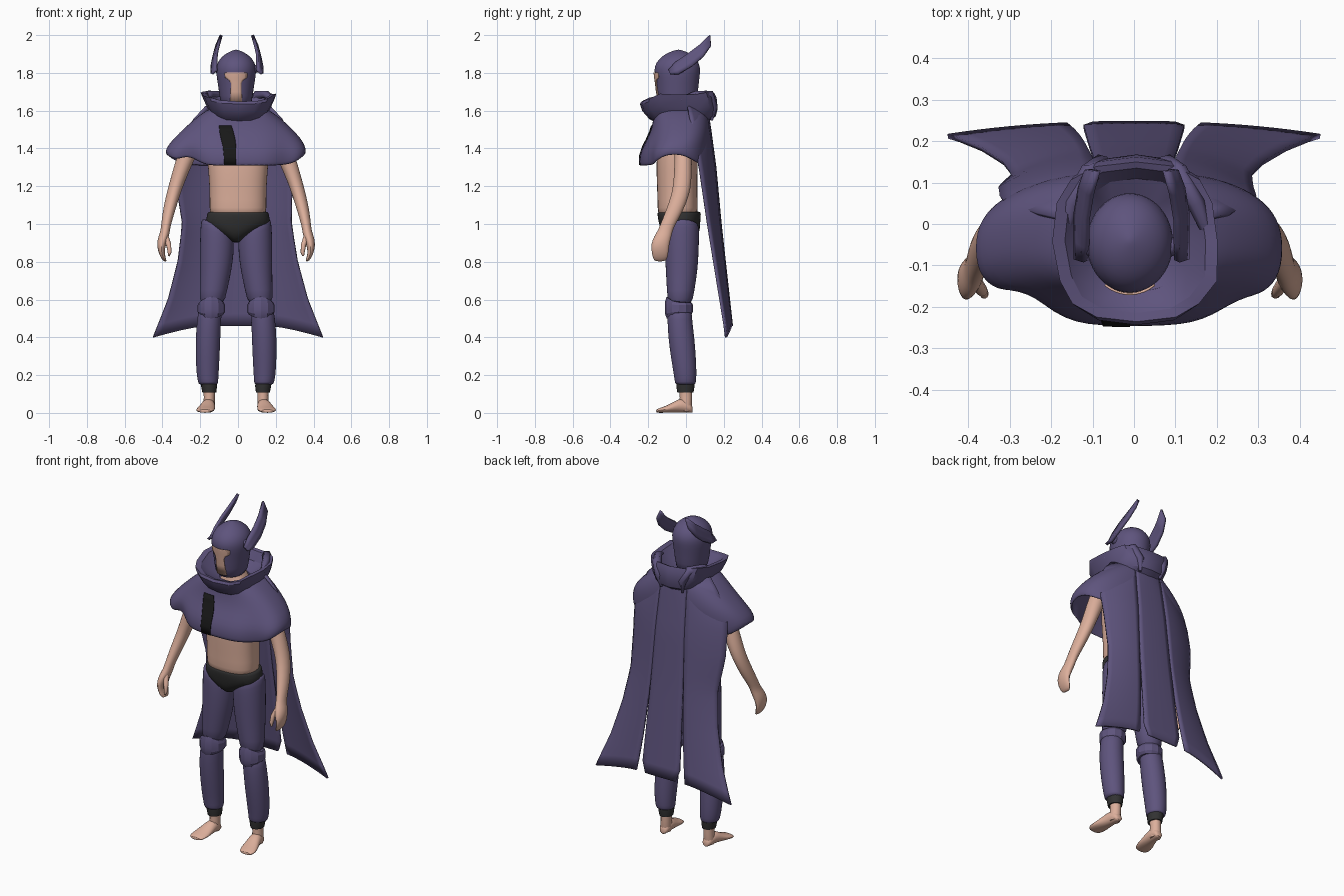
import bpy, bmesh, math, random
from mathutils import Vector
from mathutils.bvhtree import BVHTree

random.seed(4)
HX = -.01  # body centre line


def mat(name, c):
    m = bpy.data.materials.new(name)
    m.diffuse_color = (*c, 1)
    return m


CLOTH = mat("purple cloth", (0.112, 0.088, 0.205))
SKIN = mat("skin", (0.72, 0.43, 0.33))
DARK = mat("charcoal knit", (0.032, 0.032, 0.032))
BLACK = mat("black strap", (0.009, 0.009, 0.009))


def grid(name, rows, m, closed=True, caps=True, sub=0, thick=0, angle=40):
    """Skin rows of points into a surface."""
    bm = bmesh.new()
    vs = [[bm.verts.new(p) for p in r] for r in rows]
    n = len(rows[0])
    for a, b in zip(vs, vs[1:]):
        for i in range(n if closed else n - 1):
            j = (i + 1) % n
            bm.faces.new((a[i], a[j], b[j], b[i]))
    if closed and caps:
        bm.faces.new(vs[0])
        bm.faces.new(vs[-1])
    bmesh.ops.recalc_face_normals(bm, faces=bm.faces)
    me = bpy.data.meshes.new(name)
    bm.to_mesh(me)
    bm.free()
    ob = bpy.data.objects.new(name, me)
    bpy.context.collection.objects.link(ob)
    me.materials.append(m)
    if thick:
        s = ob.modifiers.new("thickness", 'SOLIDIFY')
        s.thickness, s.offset = thick, 0
    if sub:
        ob.modifiers.new("smooth", 'SUBSURF').levels = sub
        ob.modifiers["smooth"].render_levels = sub
    bpy.context.view_layer.objects.active = ob
    ob.select_set(True)
    bpy.ops.object.shade_smooth_by_angle(angle=math.radians(angle))
    ob.select_set(False)
    return ob


def ring(cx, cy, z, rx, ry, tilt=0, n=16, e=2.0, zf=None):
    """Superellipse ring; tilt raises the +x side, zf adds height by angle."""
    out = []
    for i in range(n):
        a = 2 * math.pi * i / n
        c, s = math.cos(a), math.sin(a)
        px = math.copysign(abs(c) ** (2 / e), c)
        py = math.copysign(abs(s) ** (2 / e), s)
        out.append((cx + rx * px, cy + ry * py, z + tilt * px + (zf(c, s) if zf else 0)))
    return out


def loft(name, data, m, side=0, **k):
    """Stack of rings; side 1 or -1 places a limb beside the centre line."""
    rk = {q: k.pop(q) for q in ("n", "e") if q in k}
    rows = [ring(*d, **rk) for d in data]
    if side:
        rows = [[(HX + side * x, y, z) for x, y, z in r] for r in rows]
    return grid(name, rows, m, **k)


def tube(name, pts, m, n=8):
    """Tapered round limb along points (x, y, z, radius)."""
    rows = []
    for i, p in enumerate(pts):
        a, b = Vector(pts[max(i - 1, 0)][:3]), Vector(pts[min(i + 1, len(pts) - 1)][:3])
        q = (b - a).to_track_quat('Z', 'Y')
        rows.append([Vector(p[:3]) + q @ Vector((p[3] * math.cos(t), p[3] * math.sin(t), 0))
                     for t in (2 * math.pi * j / n for j in range(n))])
    return grid(name, rows, m, angle=70)


def decal(name, target, rows, m, off=0.004, cols=8):
    """Thin plate laid on the front of a target; rows are (z, x0, x1)."""
    dg = bpy.context.evaluated_depsgraph_get()
    tree = BVHTree.FromObject(target, dg)
    pts = []
    for z, x0, x1 in rows:
        r = []
        for i in range(cols + 1):
            x = x0 + (x1 - x0) * i / cols
            hit = tree.ray_cast(Vector((x, -1, z)), Vector((0, 1, 0)))[0]
            r.append((x, (hit.y if hit else -0.1) - off, z))
        pts.append(r)
    return grid(name, pts, m, closed=False, thick=0.005)


def lerp(tab, z):
    """Piecewise linear lookup in a table with falling z."""
    for (z0, a), (z1, b) in zip(tab, tab[1:]):
        if z >= z1:
            return a + (b - a) * (z0 - z) / (z0 - z1)
    return tab[-1][1]


# Legs, feet, arms and hands on both sides
for s, tag in ((1, "left"), (-1, "right")):
    loft(tag + "_thigh", [(.098, -.02, 1.0, .078, .086, .036), (.1, -.021, .982, .088, .092, .036),
                          (.101, -.022, .93, .091, .093, .02),
                          (.102, -.022, .85, .092, .091), (.108, -.023, .75, .085, .086),
                          (.120, -.028, .65, .074, .074), (.13, -.033, .56, .066, .066)],
         CLOTH, s, sub=1)
    loft(tag + "_shin", [(.133, -.033, .57, .066, .066), (.143, -.034, .50, .064, .066),
                         (.149, -.025, .40, .067, .071), (.151, -.012, .28, .064, .067),
                         (.151, -.004, .20, .059, .061), (.148, -.003, .16, .054, .057),
                         (.147, -.003, .148, .05, .053)],
         CLOTH, s, sub=1)
    # Knee guard with a pointed front
    chev = [ring(.131, -.037, z, rx, ry, n=12, zf=lambda c, q, d=d: d * max(0, -q) ** 2)
            for z, rx, ry, d in ((.585, .065, .066, .03), (.57, .073, .075, .015),
                                 (.545, .073, .074, .0), (.535, .073, .074, -.012), (.52, .063, .065, -.02))]
    grid(tag + "_knee_guard", [[(HX + s * x, y, z) for x, y, z in r] for r in chev], CLOTH, angle=25)
    loft(tag + "_ankle_cuff", [(.145, -.003, .165, .043, .048), (.143, -.003, .14, .042, .048),
                               (.142, -.003, .108, .037, .043)], DARK, s)
    loft(tag + "_ankle", [(.142, -.001, .13, .031, .034), (.142, .0, .08, .029, .033),
                          (.144, -.002, .04, .031, .034), (.144, -.002, .01, .027, .03)], SKIN, s, n=12)
    # Foot, swept from heel to toes
    foot = []
    for x, y, w, h in ((.142, .036, .014, .03), (.143, .026, .03, .055), (.146, -.02, .036, .085),
                       (.152, -.06, .042, .062), (.160, -.1, .050, .04), (.166, -.135, .050, .028),
                       (.166, -.16, .036, .018)):
        foot.append([(HX + s * (x + w * math.cos(t)), y, h * .5 + h * .5 * math.sin(t))
                     for t in (2 * math.pi * j / 12 for j in range(12))])
    grid(tag + "_foot", foot, SKIN, sub=1, angle=60)
    loft(tag + "_arm", [(.205, -.02, 1.48, .06, .055), (.245, -.015, 1.40, .055, .048),
                        (.278, -.015, 1.32, .049, .048), (.313, -.018, 1.22, .041, .049),
                        (.335, -.03, 1.15, .038, .049), (.358, -.065, 1.06, .033, .047),
                        (.372, -.1, .99, .026, .04), (.376, -.112, .96, .026, .042),
                        (.385, -.125, .93, .029, .048), (.394, -.136, .895, .026, .050),
                        (.397, -.138, .86, .018, .047), (.388, -.136, .825, .014, .042),
                        (.374, -.138, .80, .009, .03)],
         SKIN, s, n=12, sub=1, angle=60)
    tube(tag + "_thumb", [(HX + s * .372, -.14, .93, .016), (HX + s * .357, -.162, .89, .014),
                          (HX + s * .352, -.17, .85, .011), (HX + s * .355, -.172, .83, .005)], SKIN)

# Trunk, neck and briefs
loft("torso", [(0, -.042, 1.02, .152, .106), (0, -.044, 1.08, .151, .107), (0, -.046, 1.18, .151, .107),
               (0, -.048, 1.28, .158, .11), (0, -.045, 1.4, .168, .11), (0, -.03, 1.5, .15, .09),
               (0, -.02, 1.56, .07, .07), (HX, -.03, 1.68, .055, .058)], SKIN, n=24, e=2.4, sub=1)
loft("briefs", [(0, -.036, 1.068, .157, .113), (0, -.036, 1.06, .162, .115), (0, -.036, 1.04, .167, .116),
                (0, -.034, 1.0, .174, .109), (HX, -.03, .965, .13, .105), (HX, -.028, .925, .045, .085),
                (HX, -.025, .90, .02, .05)],
     DARK, n=24, e=2.2, sub=1)

# Shoulder mantle with raised arm openings
rows = []
for z, rx, f, b, lift in ((1.615, .13, -.16, .10, 0), (1.58, .195, -.165, .115, 0), (1.51, .275, -.175, .125, 0),
                          (1.45, .33, -.20, .125, 0), (1.39, .352, -.235, .122, .02),
                          (1.345, .356, -.243, .12, .04), (1.308, .35, -.242, .118, .06)):
    r = ring(0, (f + b) / 2, z, rx, (b - f) / 2, n=40, e=2.5,
             zf=lambda c, q: lift * abs(c) ** 6)
    drop = min(1, max(0, (1.5 - z) / .16))
    row = []
    for x, y, w in r:
        if y < -.05:  # front drapes in beside the arms, and hitches up on the right
            g = math.exp(-((abs(x) - .25) / .06) ** 2)
            y += drop * g * (.05 if x < 0 else .03)
            w += .045 * drop * math.exp(-((x + .25) / .05) ** 2)
        row.append((x - .025 * drop * max(0, -x / .35) ** 3, y, w))
    rows.append(row)
mantle = grid("shoulder_mantle", rows, CLOTH, caps=False, sub=1, thick=.01)
decal("chest_strap", mantle, [(1.52, -.10, -.035), (1.49, -.098, -.025), (1.45, -.09, -.015),
                              (1.41, -.08, -.01), (1.36, -.075, -.01), (1.312, -.075, -.01)], BLACK, .003)

# Lowered hood, an angular folded cowl
rows = []
jit = [random.uniform(-.012, .012) for _ in range(16)]
for z, rx, f, b, amp, fr, bk in ((1.545, .115, -.145, .12, .2, -.015, 0), (1.575, .145, -.195, .158, .6, -.015, 0),
                                 (1.62, .17, -.232, .168, 1, -.015, 0), (1.665, .19, -.244, .162, .8, -.025, .01),
                                 (1.69, .2, -.236, .15, 1, -.035, .012), (1.685, .17, -.215, .135, 1, -.035, .01),
                                 (1.64, .13, -.185, .11, .5, -.02, 0), (1.60, .075, -.12, .04, 0, 0, 0)):
    r = ring(.006, (f + b) / 2, z, rx, (b - f) / 2, n=16, e=2.7,
             zf=lambda c, q: fr * max(0, -q) ** 1.5 + bk * max(0, q))
    rows.append([(x * (1 + 3 * amp * j), y, w + amp * j * .8) for (x, y, w), j in zip(r, jit)])
grid("hood_cowl", rows, CLOTH, caps=False, angle=28)
# Folds bunched at the back of the hood
for s in (1, -1):
    tube("hood_fold", [(.006 + s * .175, -.03, 1.66, .012), (s * .15, .05, 1.685, .022),
                       (s * .105, .125, 1.685, .026), (s * .08, .145, 1.62, .024),
                       (s * .07, .135, 1.55, .008)], CLOTH, 6)

# Helmet
loft("helmet", [(HX, -.045, 1.60, .080, .098), (HX, -.045, 1.68, .088, .107), (HX, -.045, 1.75, .099, .114),
                (HX, -.046, 1.80, .107, .122), (HX, -.046, 1.835, .105, .122), (HX, -.044, 1.87, .092, .104),
                (HX, -.042, 1.898, .062, .072), (HX, -.04, 1.916, .027, .033), (HX, -.04, 1.923, .004, .004)],
     CLOTH, n=24, sub=1)
helm = bpy.data.objects["helmet"]
decal("face_opening", helm, [(1.803, HX - .045, HX + .045), (1.798, HX - .06, HX + .06),
                             (1.775, HX - .057, HX + .057), (1.762, HX - .036, HX + .036),
                             (1.745, HX - .027, HX + .027), (1.70, HX - .028, HX + .028),
                             (1.64, HX - .032, HX + .032)], SKIN)

# Helmet wings sweeping up and back: (y, z) along top and bottom edges
top = ((-.09, 1.815), (-.055, 1.855), (.01, 1.90), (.07, 1.945), (.128, 2.0))
low = ((-.085, 1.795), (-.04, 1.795), (.03, 1.835), (.09, 1.885), (.132, 1.945))
mid = (.119, .119, .118, .108, .092)
for s in (1, -1):
    rows = []
    for (y0, z0), (y1, z1), w in zip(top, low, mid):
        row = []
        for t in (0, .35, .7, 1):
            y, z = y0 + (y1 - y0) * t, z0 + (z1 - z0) * t
            row.append((HX * .6 + s * (w + .024 * (t - .4)), y, z))
        rows.append(row)
    grid("helmet_wing", rows, CLOTH, closed=False, thick=.016)
    tube("wing_mount", [(HX + s * .085, -.055, 1.82, .028), (HX + s * .118, -.055, 1.822, .018)], CLOTH, 10)

# Cape: a middle panel and two flared side panels
BACK = [(1.62, .11), (1.5, .128), (1.3, .155), (1.0, .183), (.46, .243), (.4, .247)]
LEFT = [(1.62, .17), (1.55, .235), (1.4, .295), (1.2, .285), (1.0, .282), (.8, .315), (.6, .37), (.4, .45)]
RIGHT = [(1.62, .17), (1.55, .235), (1.4, .32), (1.2, .325), (1.0, .293), (.8, .318), (.6, .37), (.4, .45)]


def panel(name, s, inner, outer, edge, low_in, low_out):
    rows = []
    for i in range(19):
        row = []
        for j in range(9):
            u, t = j / 8, i / 18
            z = 1.62 + (low_in + (low_out - low_in) * abs(u) ** 1.5 - 1.62) * t
            x0, x1 = inner(z), outer(z)
            x = x0 + (x1 - x0) * u
            wrap = .10 + (.035 - .10) * t
            y = lerp(BACK, z) - wrap * (abs(x) / lerp(edge, z)) ** 2.5
            row.append((s * x, y, z))
        rows.append(row)
    grid(name, rows, CLOTH, closed=False, thick=.012)


def half(z):
    """Half width of the middle panel, with rounded lower corners."""
    return .083 + .041 * (1.62 - z) / 1.16 - .025 * max(0, (.53 - z) / .07) ** 2


for s, edge in ((1, LEFT), (-1, RIGHT)):
    panel("cape_side_panel", s, lambda z: .086 + .041 * (1.62 - z) / 1.16 + .035 * ((1.62 - z) / 1.16) ** 4,
          lambda z: lerp(edge, z), edge, .46, .40)
panel("cape_middle_panel", 1, lambda z: -half(z), half, LEFT, .46, .46)
